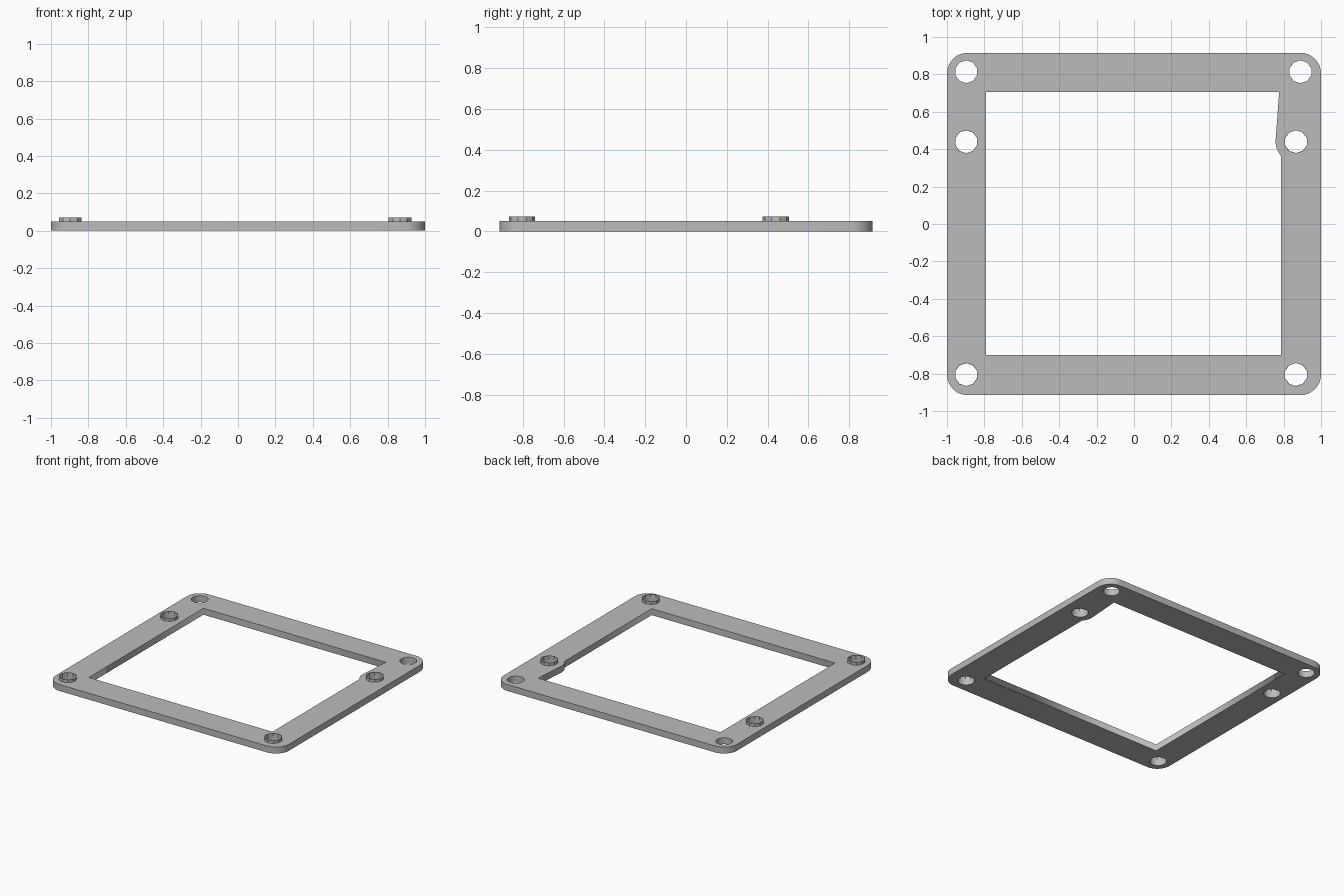
import bpy
import bmesh
from math import cos, sin, pi, radians

cube = bpy.data.objects.get("Cube")
if cube:
    bpy.data.objects.remove(cube)

THICK = 0.05
HOLE_R = 0.061
COLLAR_TOP = 0.072
SIDES = 10

grey = bpy.data.materials.new("plain grey")
grey.use_nodes = True
colour = (0.5, 0.5, 0.5, 1)
grey.diffuse_color = colour
grey.node_tree.nodes["Principled BSDF"].inputs["Base Color"].default_value = colour


def arc(cx, cy, r, start, end, steps):
    angles = [radians(start + (end - start) * i / steps) for i in range(steps + 1)]
    return [(cx + r * cos(a), cy + r * sin(a)) for a in angles]


def ring(cx, cy, r):
    return arc(cx, cy, r, 18, 378, SIDES)[:-1]


def rounded_rect(w, d, r):
    points = []
    for i, (sx, sy) in enumerate([(1, 1), (-1, 1), (-1, -1), (1, -1)]):
        points += arc(sx * (w - r), sy * (d - r), r, 90 * i, 90 * i + 90, 8)
    return points


# Hole positions: four carry collars, two rear corners are plain
collared = [(x, y) for x in (-0.897, 0.866) for y in (-0.805, 0.44)]
plain = [(-0.897, 0.814), (0.89, 0.814)]

# Window outline with a small bulge beside the right-hand collar
window = [(-0.79, -0.70), (0.785, -0.70), (0.785, 0.365)]
window += arc(0.866, 0.44, 0.109, 210, 176, 4)
window += [(0.776, 0.705), (-0.79, 0.705)]

# Frame plate: filled outline with the window and holes cut out
curve = bpy.data.curves.new("frame_plate", "CURVE")
curve.dimensions = "2D"
curve.fill_mode = "BOTH"
curve.extrude = THICK / 2
loops = [rounded_rect(1, 0.915, 0.11), window]
loops += [ring(x, y, HOLE_R) for x, y in collared + plain]
for loop in loops:
    spline = curve.splines.new("POLY")
    spline.points.add(len(loop) - 1)
    for point, (x, y) in zip(spline.points, loop):
        point.co = (x, y, 0, 1)
    spline.use_cyclic_u = True
curve.materials.append(grey)
plate = bpy.data.objects.new("frame_plate", curve)
plate.location.z = THICK / 2
bpy.context.collection.objects.link(plate)
bpy.ops.object.select_all(action="DESELECT")
plate.select_set(True)
bpy.context.view_layer.objects.active = plate
bpy.ops.object.convert(target="MESH")

# Thin-walled collars standing proud of the holes
for i, (x, y) in enumerate(collared):
    bm = bmesh.new()
    section = [(HOLE_R, THICK - 0.01), (HOLE_R + 0.003, THICK - 0.01),
               (HOLE_R + 0.003, COLLAR_TOP), (HOLE_R, COLLAR_TOP)]
    rings = [[bm.verts.new((px, py, z)) for px, py in ring(x, y, r)] for r, z in section]
    for k in range(4):
        a, b = rings[k], rings[(k + 1) % 4]
        for j in range(SIDES):
            n = (j + 1) % SIDES
            bm.faces.new((a[j], a[n], b[n], b[j]))
    bmesh.ops.recalc_face_normals(bm, faces=bm.faces)
    mesh = bpy.data.meshes.new("hole_collar")
    bm.to_mesh(mesh)
    bm.free()
    mesh.materials.append(grey)
    collar = bpy.data.objects.new(f"hole_collar_{i + 1}", mesh)
    bpy.context.collection.objects.link(collar)
